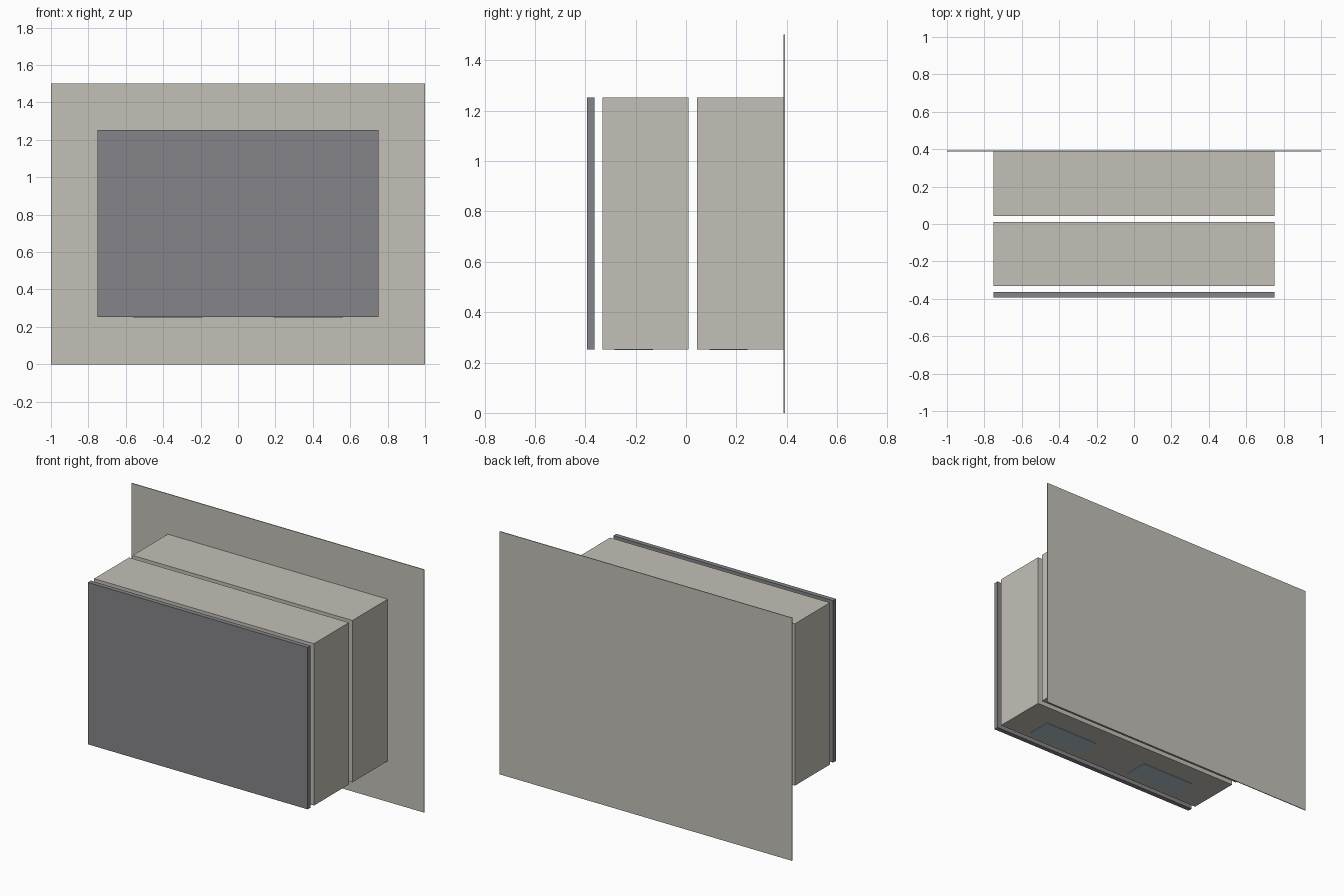
import bpy

default = bpy.data.objects.get("Cube")
if default:
    bpy.data.objects.remove(default, do_unlink=True)


def material(name, rgb):
    mat = bpy.data.materials.new(name)
    mat.use_nodes = True
    mat.diffuse_color = (*rgb, 1)
    mat.node_tree.nodes["Principled BSDF"].inputs["Base Color"].default_value = (*rgb, 1)
    return mat


def box(name, xs, ys, zs, mat):
    """Axis-aligned box given its extent on each axis."""
    spans = (xs, ys, zs)
    bpy.ops.mesh.primitive_cube_add(size=1, location=[(a + b) / 2 for a, b in spans])
    ob = bpy.context.object
    ob.name = name
    ob.scale = [b - a for a, b in spans]
    bpy.ops.object.transform_apply(location=False, rotation=False, scale=True)
    ob.data.materials.append(mat)
    return ob


stone = material("warm_grey", (0.55, 0.53, 0.475))
dark = material("dark_grey", (0.235, 0.235, 0.254))
glass = material("pale_blue", (0.43, 0.56, 0.64))

WIDTH = (-0.752, 0.752)
HEIGHT = (0.252, 1.253)

# Thin backing sheet and dark front panel
box("back_sheet", (-1, 1), (0.388, 0.393), (0, 1.502), stone)
box("front_panel", WIDTH, (-0.393, -0.364), HEIGHT, dark)

# Two separate blocks, each with a pair of thin plates underneath
for part, y0, y1 in (("front", -0.332, 0.01), ("rear", 0.044, 0.388)):
    box(part + "_block", WIDTH, (y0, y1), HEIGHT, stone)
    middle = (y0 + y1) / 2 - 0.047
    for side, x in (("left", 0.375), ("right", -0.375)):
        box(f"{part}_{side}_underside_plate", (x - 0.186, x + 0.186),
            (middle - 0.076, middle + 0.076), (0.249, 0.253), glass)
